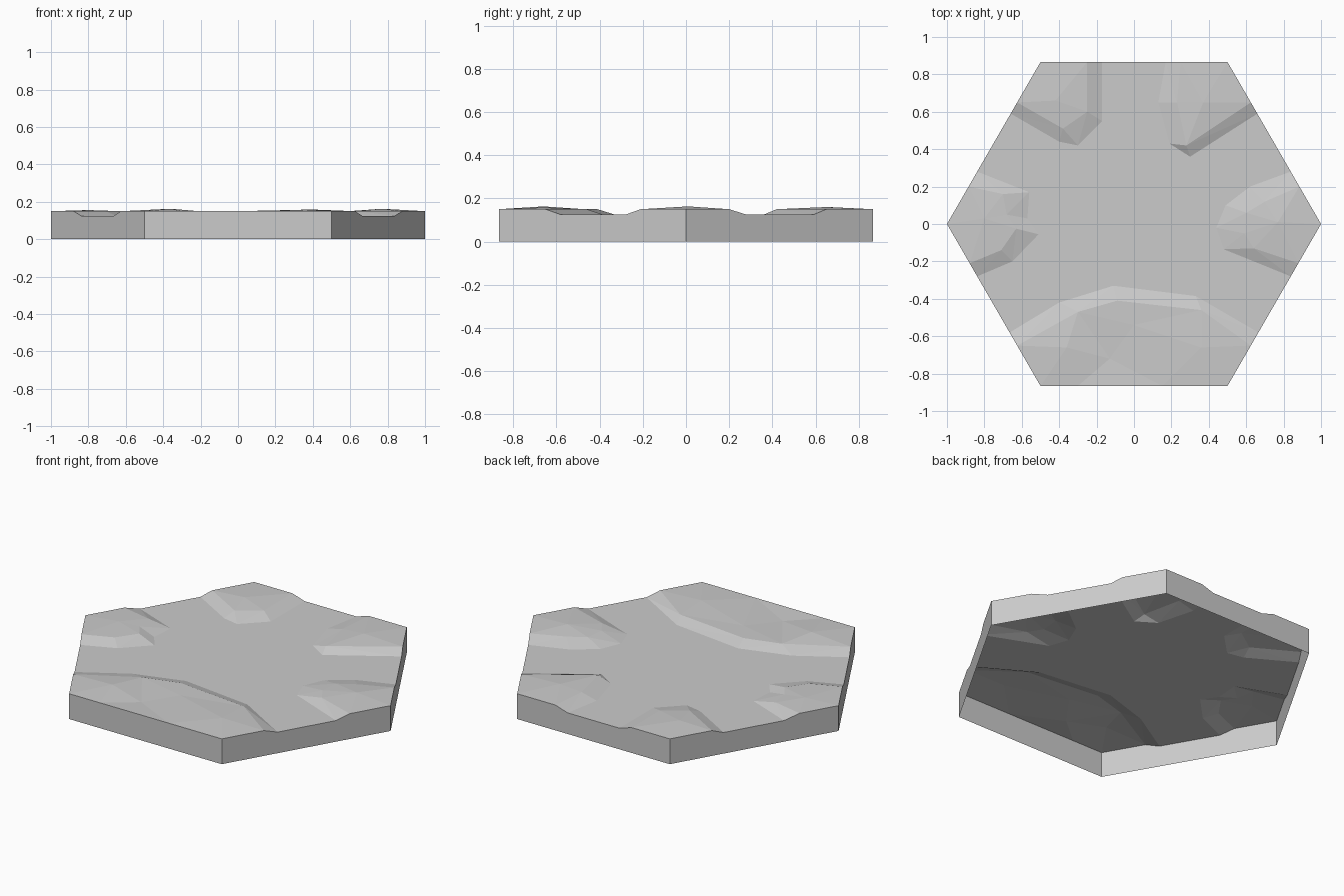
import bpy
import bmesh
from mathutils import Vector
from mathutils.geometry import delaunay_2d_cdt

if "Cube" in bpy.data.objects:
    bpy.data.objects.remove(bpy.data.objects["Cube"], do_unlink=True)

FLOOR, RIM, SLOPE = 0.125, 0.15, 1.732

# Each bank: foot line, crest line, raised points (x, y, z), tile corners
banks = [
    # back right
    ([(-.66, .59), (-.40, .44), (-.30, .42), (-.17, .55), (-.17, .866)],
     [(-.62, .65), (-.38, .51), (-.25, .60), (-.25, .866)],
     [(-.42, .66, .16)], [(-.5, .866)]),
    # back left
    ([(.66, .59), (.30, .36), (.19, .43), (.13, .65), (.17, .866)],
     [(.62, .65), (.28, .42), (.23, .65), (.25, .866)],
     [(.37, .65, .16)], [(.5, .866)]),
    # right
    ([(-.84, .28), (-.56, .17), (-.57, .03), (-.51, -.055), (-.65, -.20), (-.84, -.28)],
     [(-.88, .20), (-.70, .16), (-.68, .05), (-.63, -.025), (-.71, -.14), (-.88, -.21)],
     [(-.80, .03, .156)], [(-1, 0)]),
    # left
    ([(.84, .28), (.62, .20), (.49, .10), (.44, -.02), (.48, -.135), (.84, -.28)],
     [(.88, .20), (.70, .12), (.60, .06), (.59, -.05), (.64, -.13), (.88, -.21)],
     [(.77, .01, .163)], [(1, 0)]),
    # front
    ([(-.67, -.58), (-.40, -.42), (-.11, -.33), (.33, -.385), (.66, -.58)],
     [(-.62, -.65), (-.30, -.47), (-.09, -.41), (.36, -.46), (.62, -.65)],
     [(-.36, -.66, .163), (-.13, -.72, .143), (.0, -.54, .15), (.36, -.66, .158),
      (-.30, -.866, RIM), (.15, -.866, RIM)],
     [(-.5, -.866), (.5, -.866)]),
]

points, heights, lines = [], [], []


def add_point(x, y, z):
    points.append(Vector((x, y)))
    heights.append(z)


def add_line(line, z):
    """Add a polyline whose ends lie on the tile outline."""
    start = len(points)
    for i, (x, y) in enumerate(line):
        if i in (0, len(line) - 1) and abs(y) < .866:
            x = (1 if x > 0 else -1) * (1 - abs(y) / SLOPE)
        add_point(x, y, z)
    lines.extend((i, i + 1) for i in range(start, len(points) - 1))


for foot, crest, peaks, corners in banks:
    add_line(foot, FLOOR)
    add_line(crest, RIM)
    for peak in peaks:
        add_point(*peak)
    for corner in corners:
        add_point(*corner, RIM)

# Terrain surface
flat, _, tris, origins, _, _ = delaunay_2d_cdt(points, lines, [], 0, 1e-5)
bm = bmesh.new()
verts = [bm.verts.new((p.x, p.y, heights[o[0]] if o else RIM))
         for p, o in zip(flat, origins)]
for tri in tris:
    a, b, c = (flat[i] for i in tri)
    if abs((b - a).cross(c - a)) > 1e-4:
        bm.faces.new([verts[i] for i in tri])

# Side walls, open underneath
rim = [e for e in bm.edges if e.is_boundary]
skirt = bmesh.ops.extrude_edge_only(bm, edges=rim)["geom"]
for v in skirt:
    if isinstance(v, bmesh.types.BMVert):
        v.co.z = 0
bmesh.ops.recalc_face_normals(bm, faces=bm.faces)
if sum(f.normal.z for f in bm.faces) < 0:
    bmesh.ops.reverse_faces(bm, faces=bm.faces)

mesh = bpy.data.meshes.new("river_tile")
bm.to_mesh(mesh)
bm.free()
tile = bpy.data.objects.new("river_tile", mesh)
bpy.context.collection.objects.link(tile)

# Plain grey material
stone = bpy.data.materials.new("light_grey")
stone.use_nodes = True
color = (.6, .6, .6, 1)
stone.diffuse_color = color
stone.node_tree.nodes["Principled BSDF"].inputs["Base Color"].default_value = color
mesh.materials.append(stone)
